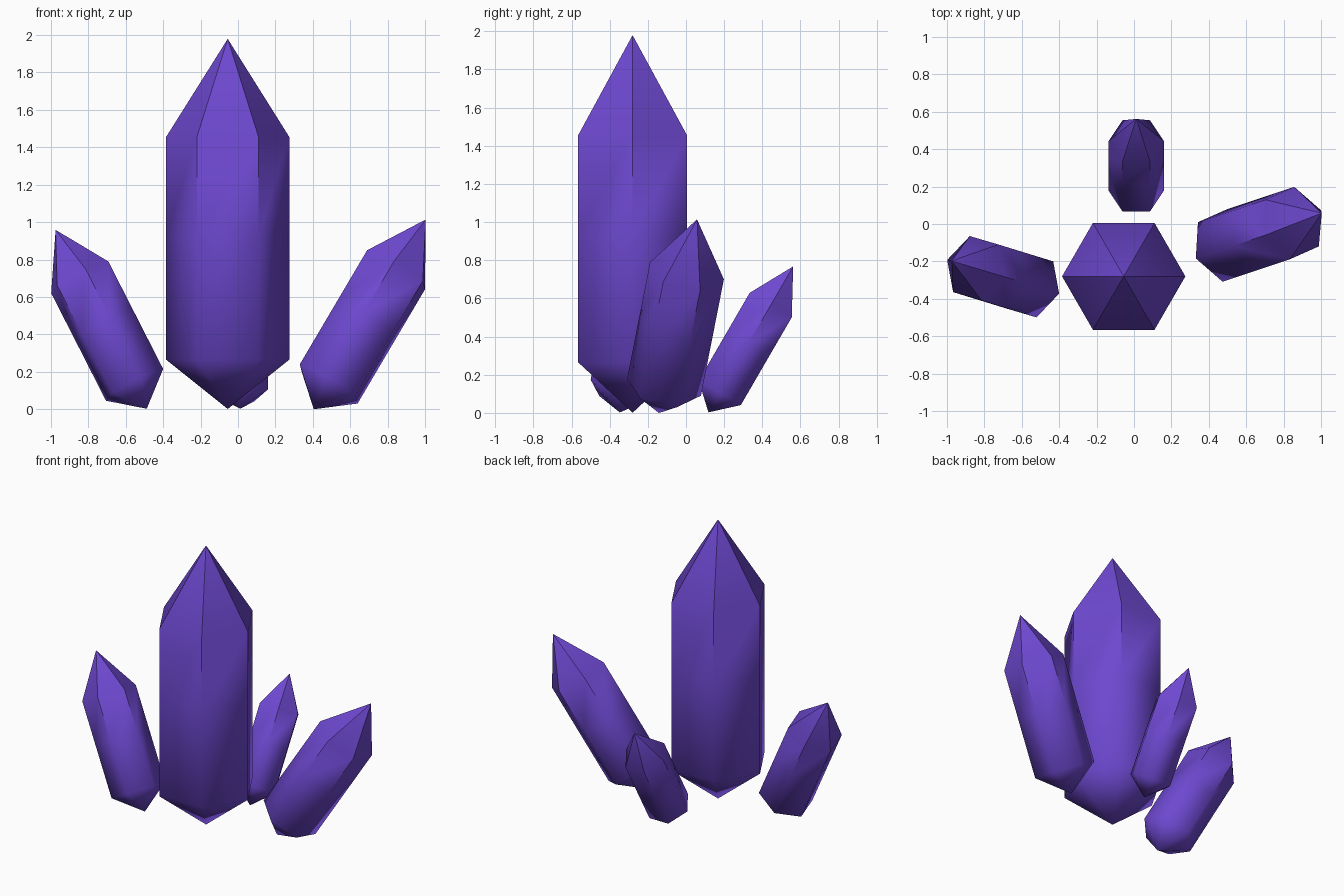
import bpy, bmesh
from math import radians
from mathutils import Vector, Quaternion

if "Cube" in bpy.data.objects:
    bpy.data.objects.remove(bpy.data.objects["Cube"])

purple = bpy.data.materials.new("amethyst purple")
purple.diffuse_color = (0.155, 0.065, 0.63, 1.0)
purple.use_nodes = True
purple.node_tree.nodes["Principled BSDF"].inputs["Base Color"].default_value = purple.diffuse_color


def crystal(name, base, axis, corner):
    """Hexagonal crystal: base = centre of lower ring, axis = vector along
    the straight shaft, corner = direction of one corner of the hexagon."""
    base, axis, corner = Vector(base), Vector(axis), Vector(corner)
    d = axis.normalized()
    corner = (corner - d * corner.dot(d)).normalized() * axis.length * 0.277
    bm = bmesh.new()

    # lower, middle and upper rings, plus a point at each end
    rings = []
    for t in (0.0, 0.56, 1.0):
        rings.append([bm.verts.new(base + axis * t + Quaternion(d, radians(60 * i)) @ corner)
                      for i in range(6)])
    foot = bm.verts.new(base - axis * 0.222)
    tip = bm.verts.new(base + axis * 1.441)

    for i in range(6):
        j = (i + 1) % 6
        bm.faces.new((foot, rings[0][j], rings[0][i]))
        for lo, hi in zip(rings, rings[1:]):
            bm.faces.new((lo[i], lo[j], hi[j], hi[i]))
        bm.faces.new((rings[2][i], rings[2][j], tip))

    # soft rounded shading below, crisp lengthwise edges above the middle
    for f in bm.faces:
        f.smooth = True
    for i in range(6):
        bm.edges.get((rings[1][i], rings[2][i])).smooth = False
        bm.edges.get((rings[2][i], tip)).smooth = False

    bmesh.ops.recalc_face_normals(bm, faces=bm.faces)
    mesh = bpy.data.meshes.new(name)
    bm.to_mesh(mesh)
    bm.free()
    mesh.materials.append(purple)
    obj = bpy.data.objects.new(name, mesh)
    bpy.context.collection.objects.link(obj)


crystal("main_crystal", (-0.055, -0.28, 0.265), (0, 0, 1.19), (1, 0, 0))
crystal("right_crystal", (0.485, -0.115, 0.135), (0.36, 0.12, 0.61), (0.155, 0.069, -0.105))
crystal("left_crystal", (-0.553, -0.327, 0.13), (-0.293, 0.09, 0.575), (0.1525, -0.045, 0.085))
crystal("back_crystal", (0.012, 0.177, 0.105), (0, 0.267, 0.46), (1, 0, 0))
